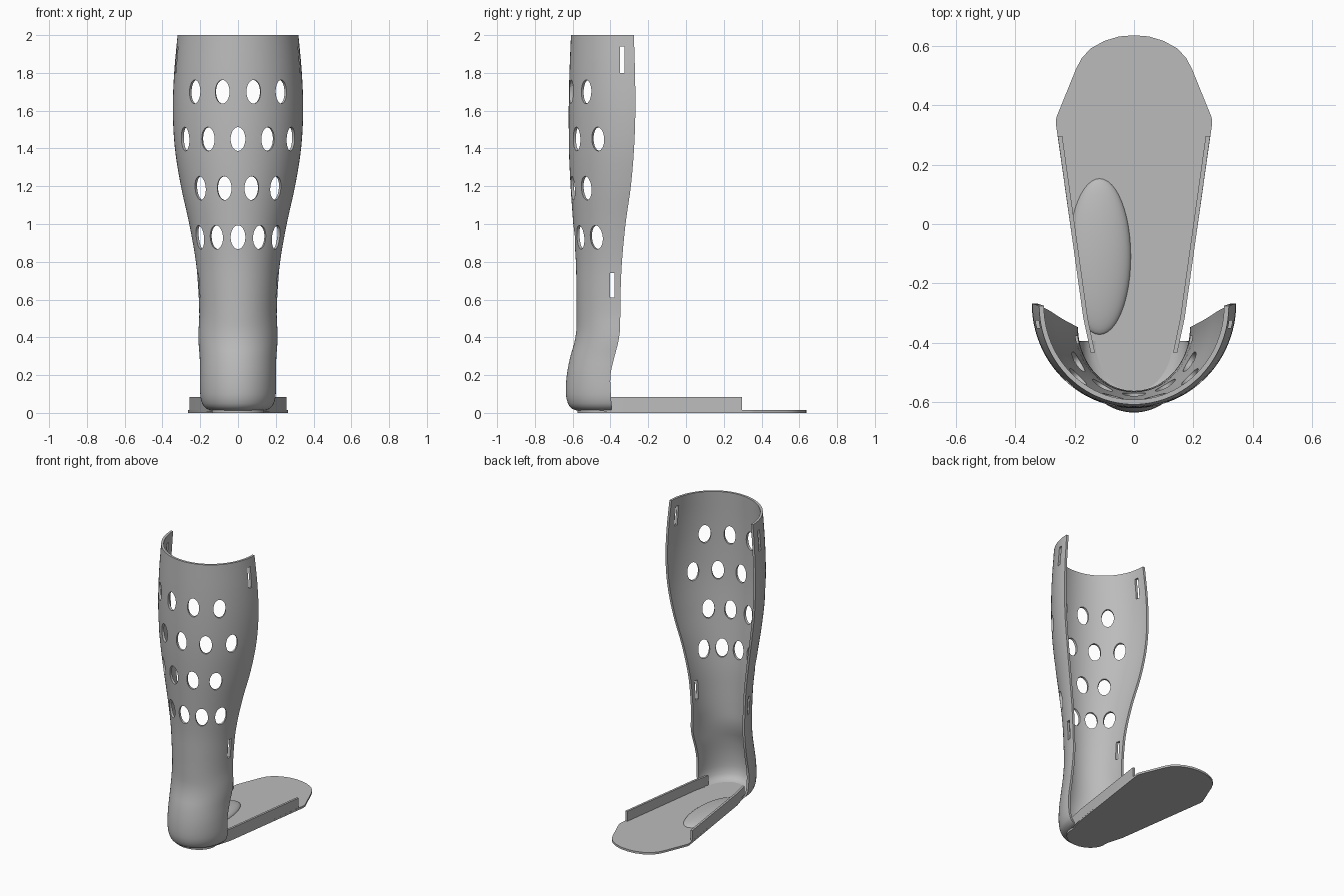
import bpy, bmesh, math
from mathutils import Matrix, Vector

if "Cube" in bpy.data.objects:
    bpy.data.objects.remove(bpy.data.objects["Cube"])

GREY = bpy.data.materials.new("plastic_grey")
GREY.diffuse_color = (0.5, 0.5, 0.5, 1)
GREY.use_nodes = True
GREY.node_tree.nodes["Principled BSDF"].inputs["Base Color"].default_value = GREY.diffuse_color


def make(name, bm, smooth=None):
    bmesh.ops.recalc_face_normals(bm, faces=bm.faces)
    me = bpy.data.meshes.new(name)
    bm.to_mesh(me)
    bm.free()
    me.materials.append(GREY)
    ob = bpy.data.objects.new(name, me)
    bpy.context.collection.objects.link(ob)
    if smooth:
        shade(ob, smooth)
    return ob


def shade(ob, angle):
    bpy.ops.object.select_all(action='DESELECT')
    ob.select_set(True)
    bpy.context.view_layer.objects.active = ob
    bpy.ops.object.shade_smooth_by_angle(angle=math.radians(angle))


def prism(name, outline, z0, z1):
    bm = bmesh.new()
    f = bm.faces.new([bm.verts.new((x, y, z0)) for x, y in outline])
    top = bmesh.ops.extrude_face_region(bm, geom=[f])["geom"]
    bmesh.ops.translate(bm, vec=(0, 0, z1 - z0),
                        verts=[v for v in top if isinstance(v, bmesh.types.BMVert)])
    return make(name, bm, 30)


# Leg shell profile: height, half width, back y, front edge y
ROWS = [(0.012, 0.14, -0.575, -0.395), (0.022, 0.168, -0.603, -0.395),
        (0.05, 0.19, -0.625, -0.395), (0.1, 0.2, -0.636, -0.398),
        (0.2, 0.201, -0.631, -0.4), (0.3, 0.203, -0.612, -0.378),
        (0.36, 0.208, -0.594, -0.362), (0.43, 0.209, -0.581, -0.35),
        (0.52, 0.205, -0.579, -0.348), (0.65, 0.21, -0.58, -0.346),
        (0.8, 0.223, -0.583, -0.339), (1.0, 0.258, -0.597, -0.32),
        (1.2, 0.302, -0.611, -0.292), (1.4, 0.334, -0.62, -0.275),
        (1.6, 0.345, -0.621, -0.268), (1.8, 0.338, -0.617, -0.27),
        (2.0, 0.32, -0.609, -0.276)]


def section(z):
    """Smooth interpolation of half width, back y and front y."""
    i = max(k for k in range(len(ROWS) - 1) if ROWS[k][0] <= z + 1e-9)
    a, b = ROWS[i], ROWS[i + 1]
    p, n = ROWS[max(i - 1, 0)], ROWS[min(i + 2, len(ROWS) - 1)]
    h = b[0] - a[0]
    t = (z - a[0]) / h
    out = []
    for c in (1, 2, 3):
        ma = (b[c] - p[c]) / (b[0] - p[0]) * h
        mb = (n[c] - a[c]) / (n[0] - a[0]) * h
        out.append((2*t**3 - 3*t*t + 1) * a[c] + (t**3 - 2*t*t + t) * ma
                   + (3*t*t - 2*t**3) * b[c] + (t**3 - t*t) * mb)
    return out


# Open leg shell with an outer and an inner skin
N, WALL = 48, 0.016
levels = []
for a, b in zip(ROWS, ROWS[1:]):
    steps = max(2, math.ceil((b[0] - a[0]) / 0.04))
    levels += [a[0] + (b[0] - a[0]) * k / steps for k in range(steps)]
levels.append(2.0)
bm = bmesh.new()
rings = []
for z in levels:
    w, back, front = section(z)
    ring = []
    for inset in (0, WALL):
        arc = []
        for k in range(N + 1):
            t = math.pi * (k / N - 0.5)
            arc.append(bm.verts.new(((w - inset) * math.sin(t),
                                     front - (front - back - inset) * math.cos(t), z)))
        ring += arc if inset == 0 else arc[::-1]
    rings.append(ring)
M = len(rings[0])
for r, s in zip(rings, rings[1:]):
    for k in range(M):
        bm.faces.new((r[k], r[(k + 1) % M], s[(k + 1) % M], s[k]))
for r in (rings[0], rings[-1]):
    for k in range(N):
        bm.faces.new((r[k], r[k + 1], r[M - 2 - k], r[M - 1 - k]))
shell = make("leg_shell", bm)

# Cutters: rows of oval vents and two strap slots through both sides
bm = bmesh.new()
for z, count in ((1.70, 4), (1.45, 5), (1.19, 4), (0.93, 5)):
    w, back, front = section(z)
    for k in range(count):
        t = math.radians(28) * (k - (count - 1) / 2)
        d = Vector((math.sin(t), -math.cos(t), 0))
        pos = Vector((w * d.x, front + (front - back) * d.y, z))
        mat = (Matrix.Translation(pos) @ d.to_track_quat('Z', 'Y').to_matrix().to_4x4()
               @ Matrix.Diagonal((0.039, 0.063, 1, 1)))
        bmesh.ops.create_cone(bm, cap_ends=True, segments=32, radius1=1, radius2=1,
                              depth=0.14, matrix=mat)
for y, z, h in ((-0.338, 1.87, 0.14), (-0.39, 0.675, 0.13)):
    bmesh.ops.create_cube(bm, size=1, matrix=Matrix.Translation((0, y, z))
                          @ Matrix.Diagonal((1, 0.025, h, 1)))
cutter = make("cutter", bm)
cutter.hide_render = True
mod = shell.modifiers.new("vents", 'BOOLEAN')
mod.operation, mod.solver, mod.object = 'DIFFERENCE', 'EXACT', cutter
bpy.context.view_layer.objects.active = shell
bpy.ops.object.modifier_apply(modifier="vents")
bpy.data.objects.remove(cutter)
shade(shell, 35)

# Foot plate
half = [(0.05, 0.633), (0.1, 0.618), (0.145, 0.593), (0.175, 0.562), (0.195, 0.525),
        (0.262, 0.36), (0.264, 0.34), (0.17, -0.32), (0.138, -0.43)]
half += [(0.14 * math.cos(a), -0.45 - 0.125 * math.sin(a))
         for a in (math.pi / 2 * k / 8 for k in range(1, 8))]
sole = [(0, 0.637)] + half + [(0, -0.575)] + [(-x, y) for x, y in reversed(half)]
prism("foot_plate", sole, 0, 0.014)

# Side rails of the foot plate
rail = [(0.257, 0.297), (0.171, -0.318), (0.146, -0.434),
        (0.132, -0.434), (0.156, -0.318), (0.242, 0.297)]
for side, name in ((1, "right_rail"), (-1, "left_rail")):
    prism(name, [(side * x, y) for x, y in rail], 0.008, 0.083)

# Arch support: low dome trimmed against the left rail
bm = bmesh.new()
bmesh.ops.create_uvsphere(bm, u_segments=48, v_segments=24, radius=1)
bmesh.ops.transform(bm, verts=bm.verts, matrix=Matrix.Translation((-0.116, -0.11, 0.01))
                    @ Matrix.Diagonal((0.106, 0.265, 0.04, 1)))
for co, no in (((0, 0, 0.01), (0, 0, -1)), ((-0.16, -0.318, 0), (-0.99, -0.138, 0))):
    cut = bmesh.ops.bisect_plane(bm, geom=bm.verts[:] + bm.edges[:] + bm.faces[:],
                                 plane_co=co, plane_no=no, clear_outer=True)
    edges = [e for e in cut["geom_cut"] if isinstance(e, bmesh.types.BMEdge)]
    bmesh.ops.holes_fill(bm, edges=edges)
make("arch_support", bm, 40)
